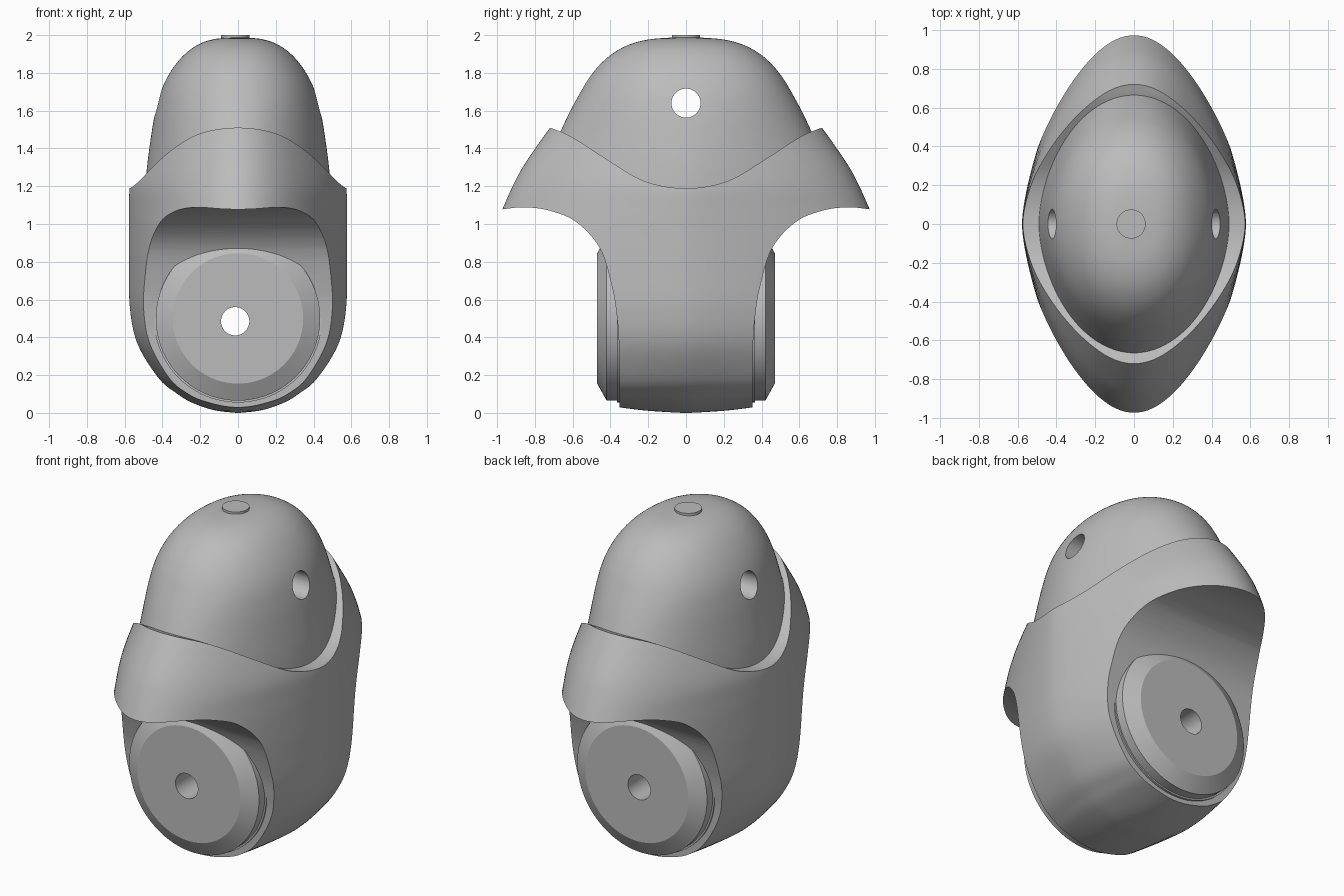
import bpy, bmesh
from math import sin, cos, pi, radians
from mathutils import Matrix

old = bpy.data.objects.get("Cube")
if old:
    bpy.data.objects.remove(old, do_unlink=True)

grey = bpy.data.materials.new("plain grey")
grey.use_nodes = True
grey.diffuse_color = (0.5, 0.5, 0.5, 1)
grey.node_tree.nodes["Principled BSDF"].inputs["Base Color"].default_value = (0.5, 0.5, 0.5, 1)


def spline(pts, steps=6):
    """Catmull-Rom curve through the points."""
    ext = [pts[0]] + pts + [pts[-1]]
    out = []
    for p, q, r, s in zip(ext, ext[1:], ext[2:], ext[3:]):
        for i in range(steps):
            t = i / steps
            out.append([(2 * b + (c - a) * t + (2 * a - 5 * b + 4 * c - d) * t * t
                         + (3 * b - a - 3 * c + d) * t ** 3) / 2
                        for a, b, c, d in zip(p, q, r, s)])
    return out + [list(pts[-1])]


def mirrored(pts):
    return [(-y, z) for y, z in reversed(pts)]


def finish(name, bm):
    bmesh.ops.recalc_face_normals(bm, faces=bm.faces)
    me = bpy.data.meshes.new(name)
    bm.to_mesh(me)
    bm.free()
    me.materials.append(grey)
    ob = bpy.data.objects.new(name, me)
    bpy.context.collection.objects.link(ob)
    return ob


def skin(bm, rings):
    """Quads between neighbouring rings, closed at both ends."""
    rings = [[bm.verts.new(co) for co in ring] for ring in rings]
    for lo, hi in zip(rings, rings[1:]):
        for i in range(len(lo)):
            j = (i + 1) % len(lo)
            bm.faces.new((lo[i], lo[j], hi[j], hi[i]))
    bm.faces.new(rings[0])
    bm.faces.new(rings[-1])


def loft(name, sections, sides=128):
    """Stacked sections: height, half width, half depth, fullness (1 = ellipse)."""
    angles = [2 * pi * (i + 0.5) / sides for i in range(sides)]
    bm = bmesh.new()
    skin(bm, [[(a * sin(t), b * cos(t) * (k + (1 - k) * abs(cos(t))), z) for t in angles]
              for z, a, b, k in sections])
    return finish(name, bm)


def turned(name, rows, matrix, sides=96):
    """Round solid from (radius, height) rows along local z, then placed by the matrix."""
    angles = [2 * pi * i / sides for i in range(sides)]
    bm = bmesh.new()
    skin(bm, [[(r * cos(t), r * sin(t), h) for t in angles] for r, h in rows])
    bm.transform(matrix)
    return finish(name, bm)


def boolean(ob, cutter, operation):
    mod = ob.modifiers.new("cut", 'BOOLEAN')
    mod.operation = operation
    mod.solver = 'EXACT'
    mod.object = cutter
    bpy.context.view_layer.objects.active = ob
    bpy.ops.object.modifier_apply(modifier=mod.name)


# outer shell: round-bottomed loft, trimmed by a side outline
shell = loft("outer_shell", spline([(z, a, b, 0.4) for z, a, b in [
    (0, 0.01, 0.02), (0.015, 0.13, 0.24), (0.055, 0.245, 0.53), (0.1, 0.32, 0.84),
    (0.18, 0.417, 1.0), (0.36, 0.53, 1.07), (0.55, 0.572, 1.1), (0.77, 0.577, 1.08),
    (0.95, 0.577, 1.03), (1.08, 0.577, 0.972), (1.2, 0.572, 0.918), (1.32, 0.54, 0.853),
    (1.51, 0.475, 0.72), (1.62, 0.435, 0.63)]]))
rise = [(0.12, 1.2), (0.25, 1.24), (0.4, 1.33), (0.6, 1.458), (0.72, 1.51), (0.9, 1.57), (1.2, 1.6)]
upper = spline(mirrored(rise) + [(0, 1.19)] + rise)
lower = spline([(1.2, 1.04), (0.97, 1.078), (0.85, 1.088), (0.72, 1.07), (0.58, 1.01),
                (0.455, 0.87), (0.39, 0.66), (0.365, 0.5), (0.355, 0.35), (0.35, -0.1)])
bm = bmesh.new()
face = bm.faces.new([bm.verts.new((-1, y, z)) for y, z in upper + lower + mirrored(lower)])
side = bmesh.ops.extrude_face_region(bm, geom=[face])
bmesh.ops.translate(bm, vec=(2, 0, 0),
                    verts=[v for v in side["geom"] if isinstance(v, bmesh.types.BMVert)])
trim = finish("shell_trim", bm)
boolean(shell, trim, 'INTERSECT')

# dome rising out of the shell, fuller towards the top
dome = loft("dome", spline([
    (1.1, 0.495, 0.82, 0.6), (1.29, 0.483, 0.755, 0.65), (1.5, 0.455, 0.66, 0.8),
    (1.6, 0.436, 0.612, 0.9), (1.69, 0.412, 0.563, 1), (1.77, 0.378, 0.515, 1.05),
    (1.845, 0.33, 0.455, 1.1), (1.905, 0.275, 0.385, 1.15), (1.95, 0.21, 0.3, 1.15),
    (1.978, 0.13, 0.19, 1.1), (1.99, 0.01, 0.02, 1)]))
cap = turned("top_button", [(0.075, 1.96), (0.075, 2)], Matrix.Translation((-0.015, 0, 0)), 48)

# round hubs with a thin lip, front and back
hubs = []
for label, turn in (("front", 90), ("back", -90)):
    place = Matrix.Translation((0, 0, 0.5)) @ Matrix.Rotation(radians(turn), 4, 'X')
    hubs.append(turned(label + "_hub", [(0.435, 0.3), (0.435, 0.42), (0.345, 0.47)], place))
    hubs.append(turned(label + "_hub_lip", [(0.445, 0.3), (0.445, 0.365)], place))

# through holes
axle = turned("axle_cutter", [(0.075, -2), (0.075, 2)],
              Matrix.Translation((-0.015, 0, 0.485)) @ Matrix.Rotation(pi / 2, 4, 'X'), 48)
cross = turned("cross_cutter", [(0.077, -2), (0.077, 2)],
               Matrix.Translation((0, 0, 1.64)) @ Matrix.Rotation(pi / 2, 4, 'Y'), 48)
for ob in [shell] + hubs:
    boolean(ob, axle, 'DIFFERENCE')
boolean(dome, cross, 'DIFFERENCE')
for tool in (trim, axle, cross):
    bpy.data.objects.remove(tool, do_unlink=True)

# smooth shading with sharp edges kept
bpy.ops.object.select_all(action='DESELECT')
for ob in [shell, dome, cap] + hubs:
    ob.select_set(True)
bpy.context.view_layer.objects.active = shell
bpy.ops.object.shade_smooth_by_angle(angle=radians(28))
